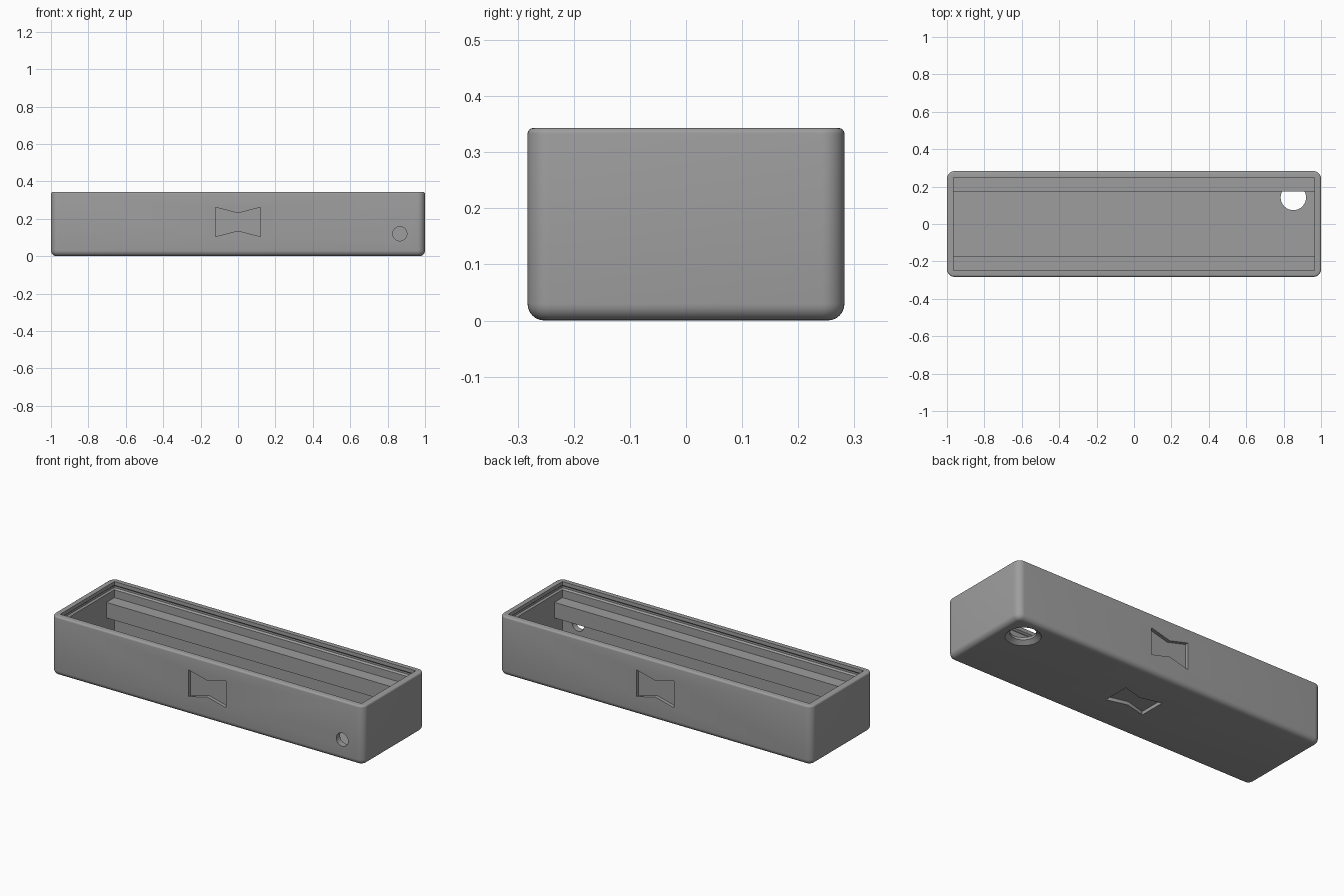
import bpy, bmesh, math
from mathutils import Matrix, Vector

if "Cube" in bpy.data.objects:
    bpy.data.objects.remove(bpy.data.objects["Cube"])

L, W, H = 1.0, 0.2825, 0.343      # half length, half width, height
WALL, FLOOR = 0.035, 0.035
RADIUS = 0.04

grey = bpy.data.materials.new("plain grey")
grey.diffuse_color = (0.34, 0.34, 0.34, 1)
grey.use_nodes = True
grey.node_tree.nodes["Principled BSDF"].inputs["Base Color"].default_value = grey.diffuse_color


def make_object(name, bm):
    bmesh.ops.recalc_face_normals(bm, faces=bm.faces)
    mesh = bpy.data.meshes.new(name)
    bm.to_mesh(mesh)
    bm.free()
    mesh.materials.append(grey)
    obj = bpy.data.objects.new(name, mesh)
    bpy.context.collection.objects.link(obj)
    return obj


def ring(bm, inset, z, radius, steps=8):
    """Rounded rectangle loop, inset from the outer footprint."""
    hx, hy, verts = L - inset, W - inset, []
    for i, (sx, sy) in enumerate([(1, 1), (-1, 1), (-1, -1), (1, -1)]):
        for k in range(steps + 1):
            a = math.radians(90 * (i + k / steps))
            verts.append(bm.verts.new((sx * (hx - radius) + radius * math.cos(a),
                                       sy * (hy - radius) + radius * math.sin(a), z)))
    return verts


def prism(name, points, depth, matrix):
    """Extrude a flat outline symmetrically along local z."""
    bm = bmesh.new()
    rings = [[bm.verts.new((x, y, z)) for x, y in points] for z in (-depth, depth)]
    n = len(points)
    for r in rings:
        bm.faces.new(r)
    for i in range(n):
        j = (i + 1) % n
        bm.faces.new((rings[0][i], rings[0][j], rings[1][j], rings[1][i]))
    bm.transform(matrix)
    return make_object(name, bm)


# Tray shell: outer fillets, rim, lid groove and cavity as one stacked profile
fillet, rim = 0.03, 0.01
profile = []
for k in range(7):
    a = math.radians(15 * k)
    i = fillet * (1 - math.sin(a))
    profile.append((i, fillet * (1 - math.cos(a)), RADIUS - i))
for k in range(5):
    a = math.radians(22.5 * k)
    i = rim * (1 - math.cos(a))
    profile.append((i, H - rim + rim * math.sin(a), RADIUS - i))
profile += [(WALL, H, 0), (WALL, 0.322, 0), (WALL - 0.009, 0.314, 0),
            (WALL - 0.009, 0.303, 0), (WALL, 0.295, 0), (WALL, FLOOR, 0)]
bm = bmesh.new()
rings = [ring(bm, *p) for p in profile]
count = len(rings[0])
for a, b in zip(rings, rings[1:]):
    for i in range(count):
        j = (i + 1) % count
        bm.faces.new((a[i], a[j], b[j], b[i]))
bm.faces.new(rings[0])
bm.faces.new(rings[-1])
bmesh.ops.remove_doubles(bm, verts=bm.verts, dist=1e-5)
tray = make_object("tray_shell", bm)

# Bow tie recesses on the front, back and underside
bow = [(-0.12, -0.078), (0, -0.047), (0.12, -0.078),
       (0.12, 0.078), (0, 0.047), (-0.12, 0.078)]
DEPTH = 0.02
upright = Matrix.Rotation(math.pi / 2, 4, 'X')
cutters = [
    prism("front_bow_cutter", bow, DEPTH, Matrix.Translation((0, -W, 0.183)) @ upright),
    prism("back_bow_cutter", bow, DEPTH, Matrix.Translation((0, W, 0.183)) @ upright),
    prism("bottom_bow_cutter", bow, DEPTH, Matrix.Identity(4)),
]


# Round hole through the front, countersunk hole through the floor
def cone(name, r1, r2, depth, matrix):
    bm = bmesh.new()
    bmesh.ops.create_cone(bm, cap_ends=True, segments=40, radius1=r1, radius2=r2,
                          depth=depth, matrix=matrix)
    return make_object(name, bm)


hole = Vector((0.852, 0.142, 0))
cutters += [
    cone("front_hole_cutter", 0.038, 0.038, 0.1,
         Matrix.Translation((0.865, -W, 0.12)) @ upright),
    cone("floor_hole_cutter", 0.068, 0.068, 0.12, Matrix.Translation(hole)),
    cone("countersink_cutter", 0.116, 0.068, 0.04, Matrix.Translation(hole)),
]

bpy.context.view_layer.objects.active = tray
for c in cutters:
    mod = tray.modifiers.new(c.name, 'BOOLEAN')
    mod.operation = 'DIFFERENCE'
    mod.solver = 'EXACT'
    mod.object = c
    bpy.ops.object.modifier_apply(modifier=mod.name)
    bpy.data.objects.remove(c)

# Long rails inside both side walls
for name, s in (("front_rail", -1), ("back_rail", 1)):
    inner, outer = 0.175, W - WALL + 0.002
    section = [(s * inner, 0.16), (s * outer, 0.16), (s * outer, 0.25), (s * inner, 0.25)]
    along_x = Matrix(((0, 0, 1, 0), (1, 0, 0, 0), (0, 1, 0, 0), (0, 0, 0, 1)))
    prism(name, section, L - WALL + 0.002, along_x)

# Smooth the rounded corners, keep edges crisp
bpy.ops.object.select_all(action='DESELECT')
tray.select_set(True)
bpy.ops.object.shade_smooth_by_angle(angle=math.radians(30))
